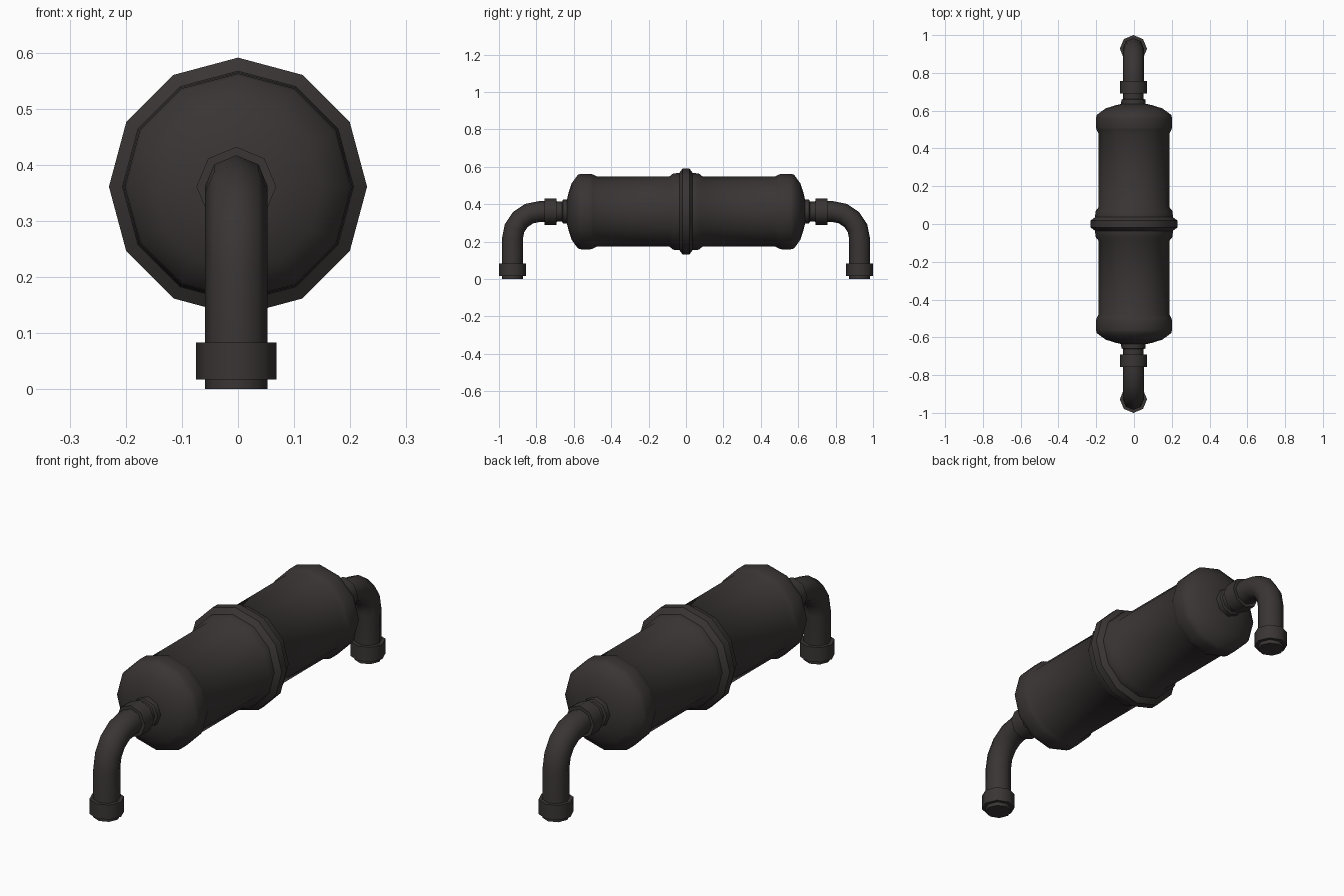
import bpy, bmesh, math
from mathutils import Vector

if "Cube" in bpy.data.objects:
    bpy.data.objects.remove(bpy.data.objects["Cube"])

AXIS_Z = 0.361   # height of the canister axis
PIPE_X = -0.003  # pipes sit a hair off centre

mat = bpy.data.materials.new("dark_brown_metal")
mat.diffuse_color = (0.042, 0.035, 0.035, 1)
mat.use_nodes = True
mat.node_tree.nodes["Principled BSDF"].inputs["Base Color"].default_value = mat.diffuse_color


def loft(name, sections, sides, x=0.0, flip=1):
    """Rings given as (y, z, tilt in degrees, radius), bridged and capped."""
    bm = bmesh.new()
    rings = []
    for y, z, tilt, r in sections:
        a = math.radians(tilt)
        n = Vector((0, -math.sin(a), math.cos(a)))
        ring = []
        for i in range(sides):
            t = 2 * math.pi * i / sides
            p = Vector((x, y, z)) + r * (math.cos(t) * n + math.sin(t) * Vector((1, 0, 0)))
            ring.append(bm.verts.new((p.x, p.y * flip, p.z)))
        rings.append(ring)
    for a, b in zip(rings, rings[1:]):
        for i in range(sides):
            j = (i + 1) % sides
            bm.faces.new((a[i], a[j], b[j], b[i]))
    bm.faces.new(rings[0])
    bm.faces.new(rings[-1])
    bmesh.ops.recalc_face_normals(bm, faces=bm.faces)
    me = bpy.data.meshes.new(name)
    bm.to_mesh(me)
    bm.free()
    me.materials.append(mat)
    ob = bpy.data.objects.new(name, me)
    bpy.context.collection.objects.link(ob)
    bpy.ops.object.select_all(action='DESELECT')
    ob.select_set(True)
    bpy.context.view_layer.objects.active = ob
    bpy.ops.object.shade_smooth_by_angle(angle=math.radians(47))
    return ob


def along_y(profile):
    return [(y, AXIS_Z, 0, r) for y, r in profile]


# canister: domed end caps, straight shell, stepped centre flange
half = [(-0.636, 0.066), (-0.628, 0.10), (-0.612, 0.15), (-0.578, 0.197),
        (-0.56, 0.202), (-0.512, 0.202), (-0.498, 0.198), (-0.478, 0.188),
        (-0.088, 0.188), (-0.068, 0.204), (-0.036, 0.206), (-0.018, 0.23)]
loft("canister", along_y(half + [(-y, r) for y, r in reversed(half)]), 12)

for side, flip in (("front", 1), ("back", -1)):
    # stepped neck leaving the end cap
    loft(side + "_neck", along_y([(-0.62, 0.066), (-0.658, 0.064), (-0.662, 0.054), (-0.70, 0.054)]),
         8, PIPE_X, flip)
    # coupling ring
    loft(side + "_coupling", along_y([(-0.692, 0.071), (-0.757, 0.071)]), 8, PIPE_X, flip)
    # elbow pipe bending down to the ground
    R, yc, zc = 0.145, -0.783, AXIS_Z - 0.145
    path = [(-0.69, AXIS_Z, 0, 0.056)]
    for k in range(5):
        d = 22.5 * k
        a = math.radians(d)
        path.append((yc - R * math.sin(a), zc + R * math.cos(a), d, 0.056))
    path.append((yc - R, 0.0, 90, 0.056))
    loft(side + "_elbow_pipe", path, 8, PIPE_X, flip)
    # collar at the pipe foot
    loft(side + "_foot_collar", [(yc - R, 0.083, 90, 0.072), (yc - R, 0.017, 90, 0.072)],
         8, PIPE_X, flip)
